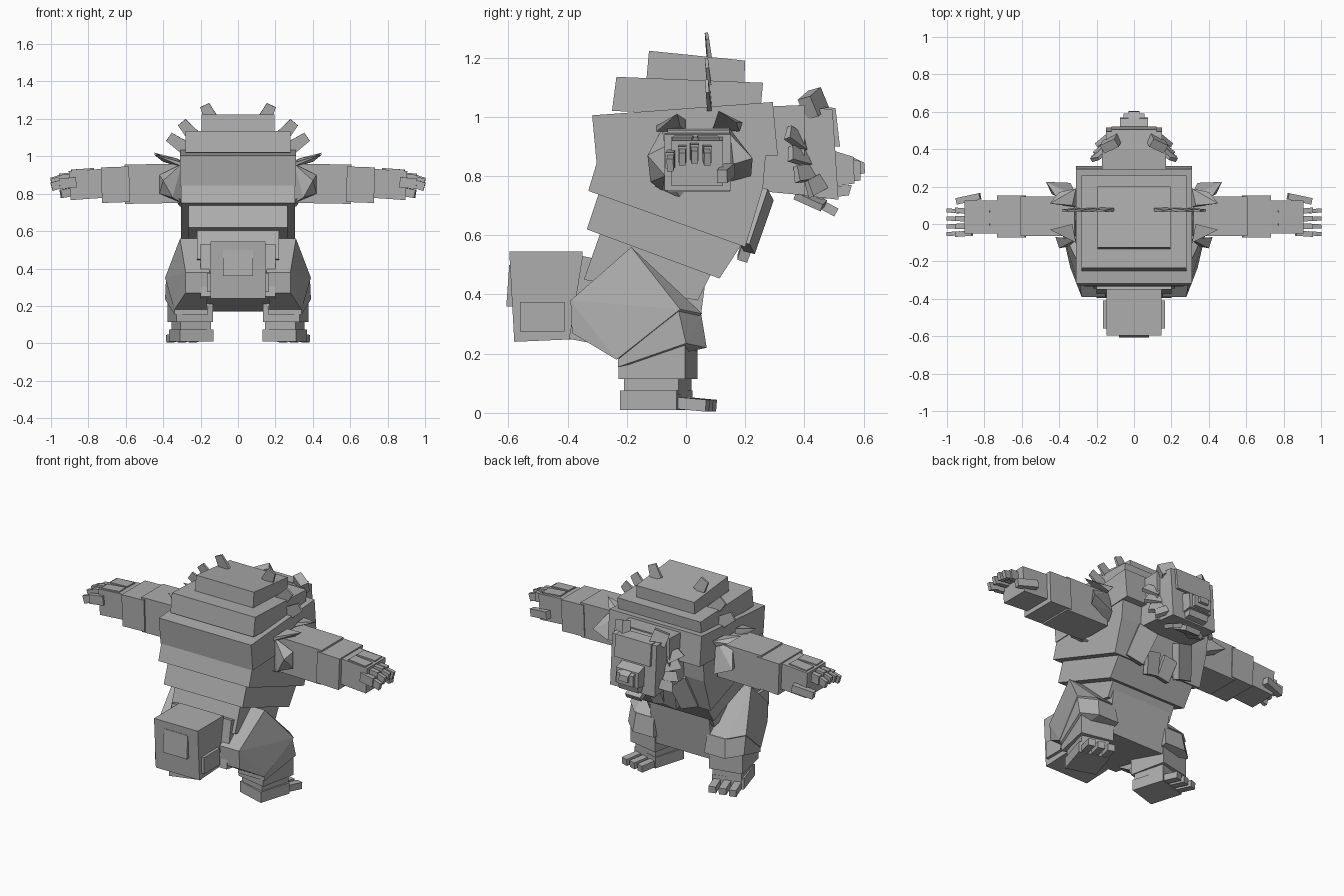
import bpy, bmesh, math
from mathutils import Vector, Euler

fur = bpy.data.materials.new("grey_fur")
fur.diffuse_color = (0.42, 0.42, 0.42, 1)


def hull(name, pts, mirror=False):
    """Flat-faced convex block through the given corners."""
    bm = bmesh.new()
    for p in pts:
        bm.verts.new(p)
    res = bmesh.ops.convex_hull(bm, input=bm.verts)
    loose = [v for v in bm.verts if not v.link_faces]
    bmesh.ops.delete(bm, geom=loose, context='VERTS')
    bmesh.ops.dissolve_limit(bm, angle_limit=0.02, verts=bm.verts, edges=bm.edges)
    bmesh.ops.recalc_face_normals(bm, faces=bm.faces)
    me = bpy.data.meshes.new(name)
    bm.to_mesh(me)
    bm.free()
    me.materials.append(fur)
    ob = bpy.data.objects.new(name, me)
    bpy.context.collection.objects.link(ob)
    if mirror:
        m = ob.modifiers.new("mirror", 'MIRROR')
        m.use_mirror_merge = False
    return ob


def prism(name, side, x0, x1, mirror=False):
    """Side profile (y, z) carried from x0 to x1."""
    return hull(name, [(x, y, z) for x in (x0, x1) for y, z in side], mirror)


def box(name, c, s, rot=(0, 0, 0), mirror=False, taper=1.0):
    """Box with rotation in degrees; taper scales its local top end."""
    e = Euler([math.radians(a) for a in rot])
    pts = []
    for k in (-.5, .5):
        t = taper if k > 0 else 1
        for i in (-.5, .5):
            for j in (-.5, .5):
                v = Vector((i * s[0] * t, j * s[1] * t, k * s[2]))
                v.rotate(e)
                pts.append(Vector(c) + v)
    return hull(name, pts, mirror)


# stacked back and torso blocks: half width, side profile
torso = [
    ("hump_top", .195, [(-.125, 1.223), (.2, 1.19), (.195, 1.08), (-.135, 1.11)]),
    ("hump_middle", .28, [(-.235, 1.135), (.26, 1.115), (.25, 1.0), (-.25, 1.02)]),
    ("shoulder_block", .31, [(-.317, 1.005), (.293, 1.05), (.31, .87), (-.302, .845)]),
    ("chest", .305, [(-.3, .85), (-.33, .75), (.2, .56), (.26, .76), (.27, .88)]),
    ("waist", .265, [(-.295, .74), (-.335, .62), (.113, .454), (.195, .58)]),
    ("belly", .22, [(-.285, .62), (-.345, .45), (.04, .38), (.07, .44), (.1, .5)]),
    ("pelvis", .2, [(-.35, .53), (.065, .44), (.03, .17), (-.395, .25)]),
]
for name, w, side in torso:
    prism(name, side, -w, w)

# tail with raised patches
prism("tail", [(-.597, .545), (-.35, .545), (-.35, .25), (-.58, .24)], -.147, .147)
prism("tail_side_patch", [(-.56, .375), (-.41, .375), (-.41, .275), (-.56, .275)], -.165, .165)
prism("tail_back_patch", [(-.597, .5), (-.607, .36), (-.58, .36), (-.58, .5)], -.08, .08)

# legs
hull("thigh", [(.31, -.185, .56), (.21, -.185, .56), (.28, -.39, .38), (.15, -.39, .38),
               (.28, -.385, .27), (.16, -.385, .27),
               (.34, -.235, .18), (.17, -.235, .18), (.39, -.02, .35), (.2, .055, .335),
               (.31, .055, .335)], True)
hull("knee", [(.385, -.025, .345), (.3, .052, .33), (.18, .052, .33), (.39, 0, .235),
              (.31, .07, .22), (.17, .07, .22), (.34, -.23, .155), (.16, -.23, .155),
              (.34, -.23, .18), (.16, -.23, .18)], True)
box("shin", (.255, -.095, .19), (.2, .23, .15), (0, 0, -12), True)
box("ankle", (.25, -.095, .1), (.17, .19, .08), (0, 0, -15), True)
box("foot", (.25, -.1, .042), (.185, .2, .066), (0, 0, -17), True)
for i in range(3):
    box(f"toe_{i + 1}", (.225 + .06 * i, .035 - .012 * i, .03), (.042, .13, .04),
        (-5, 0, -17), True)

# arms stretched sideways, made of shrinking blocks
box("upper_arm", (.46, .042, .853), (.29, .21, .21), (0, 1, 0), True)
box("forearm", (.655, .04, .848), (.15, .225, .19), (0, 2, 0), True)
box("hand", (.8, .038, .85), (.2, .175, .155), (0, 4, 0), True)
box("hand_front_plate", (.83, .075, .918), (.12, .07, .03), (0, 4, 3), True)
box("hand_rear_plate", (.83, -.01, .918), (.12, .065, .03), (0, 4, -3), True)
for i, (y, z) in enumerate([(-.052, .845), (-.012, .865), (.028, .872), (.07, .865)]):
    yaw = -4 + 3 * i
    box(f"finger_{i + 1}", (.91, y, z + .012), (.09, .028, .055), (0, 6, yaw), True)
    box(f"claw_{i + 1}", (.968, y, z), (.06, .022, .045), (0, 16, yaw), True)
box("thumb", (.885, .135, .81), (.13, .035, .045), (0, 10, -12), True)

# fur tufts around each shoulder
hull("rear_shoulder_tuft", [(.3, -.08, .96), (.3, -.08, .75), (.42, -.07, .9), (.42, -.07, .8),
                            (.4, -.13, .87), (.35, -.12, .78)], True)
hull("front_shoulder_tuft", [(.3, .14, .97), (.3, .14, .78), (.42, .15, .94), (.44, .16, .84),
                             (.47, .225, .86), (.34, .22, .8)], True)
hull("upper_rear_tuft", [(.31, -.1, .95), (.33, 0, .95), (.33, 0, .99), (.31, -.1, .97),
                         (.45, -.03, 1.01), (.4, -.02, .97)], True)
hull("upper_front_tuft", [(.31, .09, .96), (.33, .18, .95), (.31, .19, .98), (.33, .1, .99),
                          (.45, .11, 1.02), (.4, .17, .98)], True)
hull("lower_shoulder_tuft", [(.28, -.12, .75), (.31, -.02, .73), (.36, -.07, .8), (.3, .04, .8)], True)

# thin tufts standing up along the edges of the back
for name, x, z, tilt, size in [("top", .16, 1.235, 25, .085), ("middle", .265, 1.14, 40, .11),
                               ("low", .32, 1.07, 55, .12)]:
    box(name + "_back_tuft", (x, .075, z), (.075, .016, size), (8, tilt, 5), True, .7)

# neck, head and muzzle
prism("neck", [(.28, 1.035), (.4, 1.04), (.4, .735), (.24, .75)], -.17, .17)
prism("head", [(.375, 1.035), (.495, 1.025), (.515, .72), (.35, .74)], -.15, .15)
prism("brow", [(.43, 1.035), (.505, 1.03), (.52, .9), (.43, .9)], -.12, .12)
prism("muzzle", [(.5, .885), (.565, .865), (.57, .775), (.5, .765)], -.075, .075)
prism("muzzle_front", [(.55, .86), (.59, .85), (.59, .785), (.55, .78)], -.055, .055)
prism("nose", [(.56, .865), (.602, .845), (.605, .81), (.56, .8)], -.03, .03)
prism("jaw", [(.44, .76), (.56, .77), (.55, .735), (.44, .72)], -.065, .065)
box("ear", (.125, .43, 1.045), (.09, .05, .075), (15, 20, -25), True)

# tufts on cheeks, chin and chest
for i, (y, z, tilt) in enumerate([(.37, .93, -25), (.38, .87, -10), (.4, .81, 5), (.44, .77, 20)]):
    box(f"cheek_tuft_{i + 1}", (.18 - .005 * i, y, z), (.1, .025, .055), (20, tilt, -40), True, .7)
box("chin_tuft", (0, .455, .705), (.1, .12, .03), (-28, 0, 0))
box("side_chin_tuft", (.07, .42, .72), (.06, .1, .025), (-25, 15, -15), True)
box("chest_tuft", (.15, .235, .65), (.11, .04, .2), (-15, -18, -10), True, 1.1)
box("lower_chest_tuft", (.05, .21, .58), (.08, .035, .13), (-18, 10, 0), True, 1.1)
